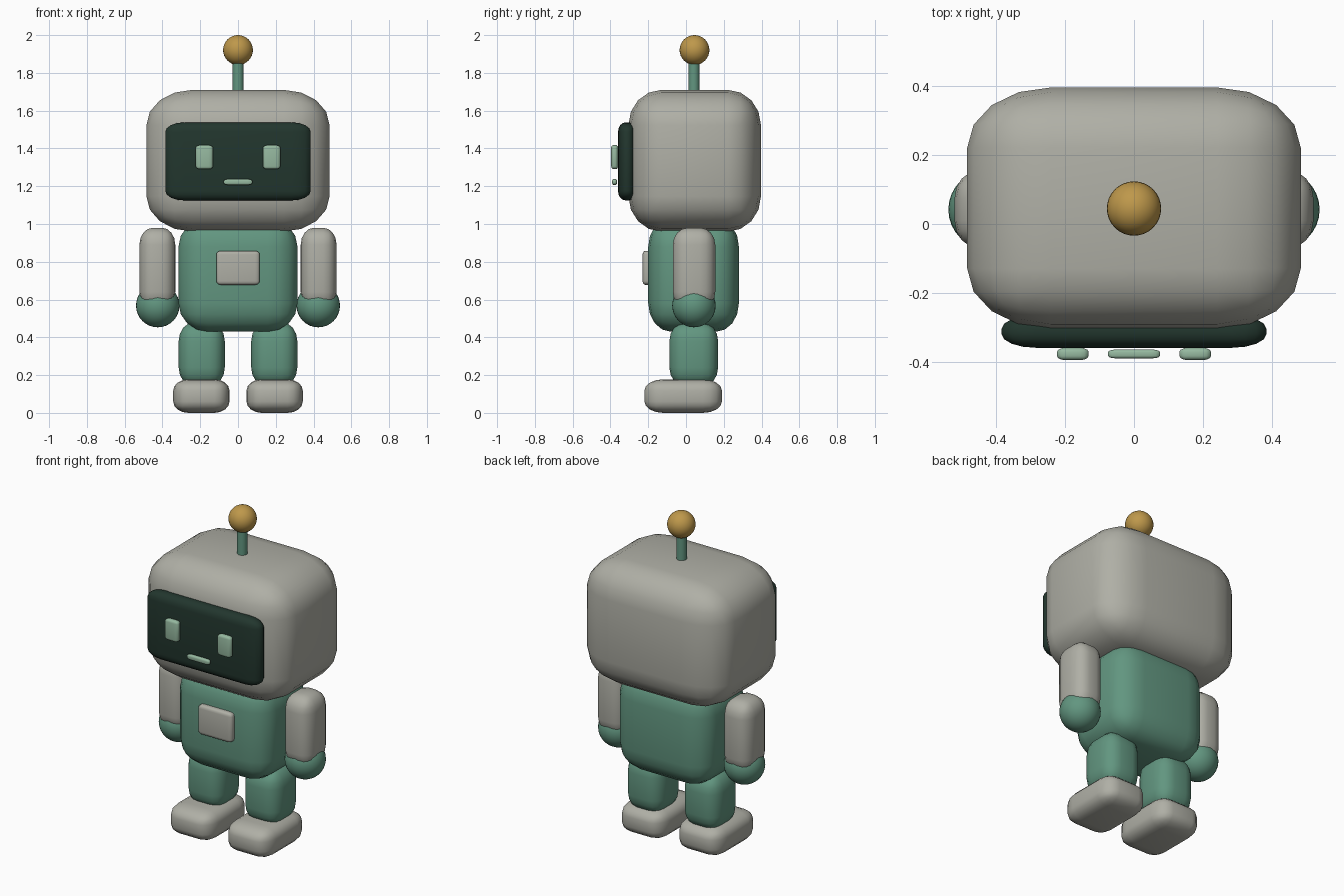
import bpy, bmesh
from mathutils import Vector

if "Cube" in bpy.data.objects:
    bpy.data.objects.remove(bpy.data.objects["Cube"])


def material(name, rgb):
    m = bpy.data.materials.new(name)
    m.diffuse_color = (*rgb, 1)
    m.use_nodes = True
    m.node_tree.nodes["Principled BSDF"].inputs["Base Color"].default_value = m.diffuse_color
    return m


GRAY = material("warm_gray", (0.43, 0.43, 0.38))
TEAL = material("teal", (0.122, 0.305, 0.216))
DARK = material("dark_green", (0.016, 0.037, 0.027))
MINT = material("pale_mint", (0.305, 0.485, 0.352))
GOLD = material("gold", (0.515, 0.314, 0.07))
MID_Y = 0.045  # depth of the body's centre line


def finish(bm, name, mat):
    mesh = bpy.data.meshes.new(name)
    for f in bm.faces:
        f.smooth = True
    bm.to_mesh(mesh)
    bm.free()
    mesh.materials.append(mat)
    obj = bpy.data.objects.new(name, mesh)
    bpy.context.collection.objects.link(obj)
    return obj


def rounded_box(name, lo, hi, radii, mat, segments=4):
    """Box from corner lo to corner hi, with its own rounding along each axis."""
    lo, hi, r = Vector(lo), Vector(hi), Vector(radii)
    bm = bmesh.new()
    bmesh.ops.create_cube(bm, size=1)
    # bevel by one unit in a stretched space, then scale back to size
    bmesh.ops.scale(bm, vec=[(hi[i] - lo[i]) / r[i] for i in range(3)], verts=bm.verts)
    bmesh.ops.bevel(bm, geom=bm.edges[:], offset=1, segments=segments,
                    profile=0.5, affect='EDGES', clamp_overlap=True)
    bmesh.ops.scale(bm, vec=r, verts=bm.verts)
    bmesh.ops.translate(bm, vec=(lo + hi) / 2, verts=bm.verts)
    return finish(bm, name, mat)


def ball(name, center, radius, mat):
    bm = bmesh.new()
    bmesh.ops.create_uvsphere(bm, u_segments=32, v_segments=16, radius=radius)
    bmesh.ops.translate(bm, vec=center, verts=bm.verts)
    return finish(bm, name, mat)


# Head and face screen
rounded_box("head", (-0.485, -0.305, 0.96), (0.485, 0.397, 1.71),
            (0.243, 0.175, 0.187), GRAY)
rounded_box("face_screen", (-0.385, -0.36, 1.125), (0.385, -0.265, 1.538),
            (0.10, 0.04, 0.05), DARK)
rounded_box("mouth", (-0.076, -0.391, 1.207), (0.076, -0.365, 1.238),
            (0.025, 0.008, 0.01), MINT, 3)

# Antenna
bm = bmesh.new()
bmesh.ops.create_cone(bm, cap_ends=True, segments=24, radius1=0.029,
                      radius2=0.029, depth=0.2)
bmesh.ops.translate(bm, vec=(0, MID_Y - 0.003, 1.77), verts=bm.verts)
stem = finish(bm, "antenna_stem", TEAL)
for f in stem.data.polygons:
    f.use_smooth = len(f.vertices) == 4
ball("antenna_ball", (0, MID_Y, 1.921), 0.079, GOLD)

# Torso and chest panel
rounded_box("torso", (-0.315, -0.2, 0.43), (0.315, 0.28, 1.03),
            (0.157, 0.12, 0.15), TEAL)
rounded_box("chest_panel", (-0.115, -0.23, 0.678), (0.115, -0.17, 0.858),
            (0.025, 0.015, 0.02), GRAY, 3)


def side_box(name, side, x0, x1, y, z, radii, mat, segments=4):
    xs = sorted((side * x0, side * x1))
    rounded_box(name, (xs[0], y[0], z[0]), (xs[1], y[1], z[1]), radii, mat, segments)


# Paired parts
for label, s in (("left", 1), ("right", -1)):
    side_box(label + "_eye", s, 0.132, 0.224, (-0.396, -0.36), (1.29, 1.418),
             (0.025, 0.012, 0.015), MINT, 3)
    side_box(label + "_arm", s, 0.332, 0.522, (-0.07, 0.155), (0.55, 0.98),
             (0.07, 0.08, 0.09), GRAY)
    ball(label + "_hand", (s * 0.425, 0.042, 0.568), 0.115, TEAL)
    side_box(label + "_leg", s, 0.07, 0.314, (-0.088, 0.17), (0.14, 0.48),
             (0.082, 0.085, 0.1), TEAL)
    side_box(label + "_foot", s, 0.045, 0.343, (-0.22, 0.19), (0, 0.178),
             (0.08, 0.1, 0.06), GRAY)
